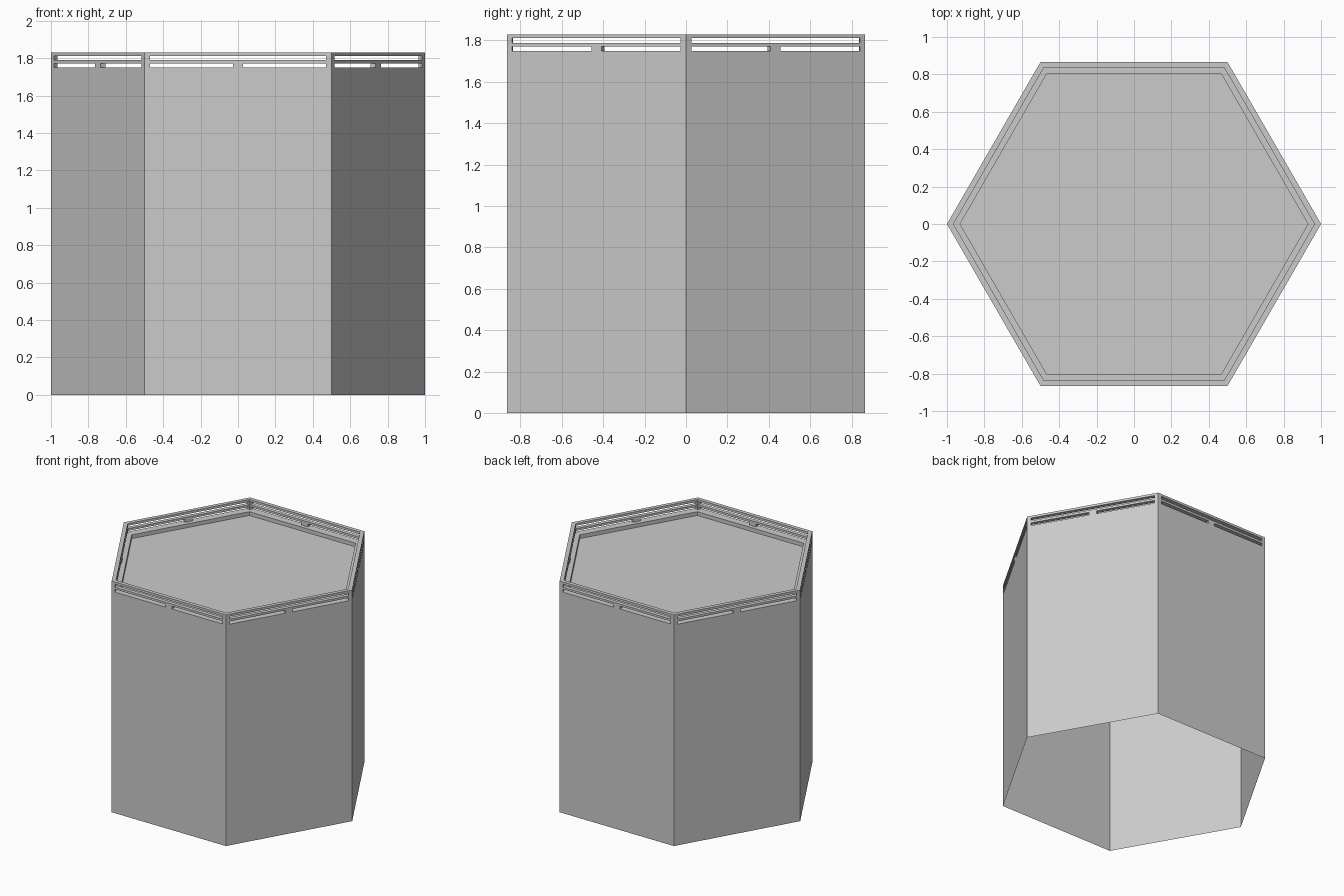
import bpy, bmesh
from math import cos, sin, pi
from mathutils import Vector

if "Cube" in bpy.data.objects:
    bpy.data.objects.remove(bpy.data.objects["Cube"])

WALL_TOP = 1.75
TOP = 1.83
R_RAIL = 0.965   # inner radius of the rails
R_LEDGE = 0.93   # inner radius of the ledge


def hexagon(r, z):
    return [Vector((r * cos(i * pi / 3), r * sin(i * pi / 3), z)) for i in range(6)]


def make(name, loops, closed=False, cap=False):
    """Skin a stack of equal loops; optionally join last to first, or cap the last."""
    bm = bmesh.new()
    rings = [[bm.verts.new(p) for p in loop] for loop in loops]
    pairs = list(zip(rings, rings[1:]))
    if closed:
        pairs.append((rings[-1], rings[0]))
    for a, b in pairs:
        n = len(a)
        for i in range(n):
            j = (i + 1) % n
            bm.faces.new((a[i], a[j], b[j], b[i]))
    if cap:
        bm.faces.new(rings[-1])
    me = bpy.data.meshes.new(name)
    bm.to_mesh(me)
    bm.free()
    ob = bpy.data.objects.new(name, me)
    bpy.context.collection.objects.link(ob)
    return ob


def rail(name, z0, z1):
    make(name, [hexagon(1, z0), hexagon(1, z1), hexagon(R_RAIL, z1), hexagon(R_RAIL, z0)], closed=True)


def post(name, outline, z0, z1):
    make(name, [[Vector((p.x, p.y, z)) for p in outline] for z in (z0, z1)])


# Column: open-bottomed walls, ledge and shallow recessed floor
make("column", [hexagon(1, 0), hexagon(1, WALL_TOP), hexagon(R_LEDGE, WALL_TOP),
                hexagon(R_LEDGE, WALL_TOP - 0.03)], cap=True)

# Two rails around the rim
rail("lower_rail", 1.772, 1.789)
rail("upper_rail", 1.812, TOP)

# Posts at the corners (both gaps) and mid-sides (lower gap only)
outer, inner = hexagon(1, 0), hexagon(R_RAIL, 0)
for i in range(6):
    c, nxt, prv = outer[i], outer[(i + 1) % 6], outer[i - 1]
    kite = [c, c.lerp(nxt, 0.03), inner[i], c.lerp(prv, 0.03)]
    post(f"corner_post_lower_{i}", kite, WALL_TOP, 1.772)
    post(f"corner_post_upper_{i}", kite, 1.789, 1.812)
    along = (nxt - c).normalized() * 0.028
    mo, mi = (c + nxt) / 2, (inner[i] + inner[(i + 1) % 6]) / 2
    post(f"mid_post_{i}", [mo - along, mo + along, mi + along, mi - along], WALL_TOP, 1.772)
